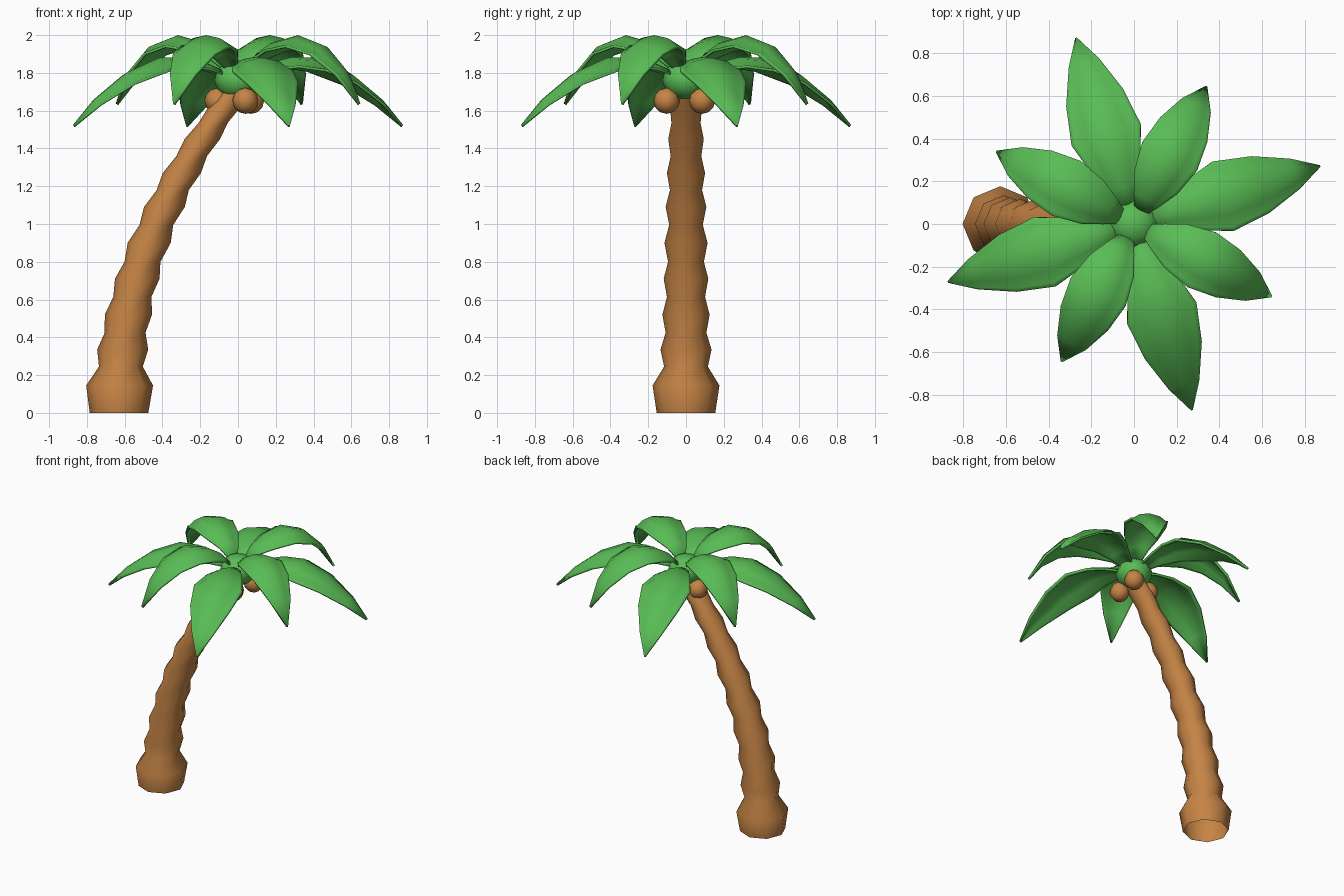
import bpy, bmesh, math
from mathutils import Matrix

if "Cube" in bpy.data.objects:
    bpy.data.objects.remove(bpy.data.objects["Cube"])


def material(name, rgb):
    m = bpy.data.materials.new(name)
    m.diffuse_color = (*rgb, 1)
    m.use_nodes = True
    m.node_tree.nodes["Principled BSDF"].inputs["Base Color"].default_value = m.diffuse_color
    return m


BROWN = material("bark brown", (0.56, 0.23, 0.06))
GREEN = material("leaf green", (0.10, 0.50, 0.09))


def finish(name, bm, mat):
    mesh = bpy.data.meshes.new(name)
    bm.to_mesh(mesh)
    bm.free()
    obj = bpy.data.objects.new(name, mesh)
    bpy.context.collection.objects.link(obj)
    mesh.materials.append(mat)
    for p in mesh.polygons:
        p.use_smooth = True
    return obj


def ball(name, centre, radius, mat, segs, rings, squash=1.0):
    bm = bmesh.new()
    bmesh.ops.create_uvsphere(bm, u_segments=segs, v_segments=rings, radius=radius)
    bmesh.ops.scale(bm, vec=(1, 1, squash), verts=bm.verts)
    bmesh.ops.translate(bm, vec=centre, verts=bm.verts)
    return finish(name, bm, mat)


# Leaning ringed trunk: (height, radius), eight sides, open at the foot
trunk_rings = [(0, .155), (.145, .177), (.245, .116), (.335, .135), (.425, .108),
               (.52, .125), (.615, .101), (.71, .118), (.80, .095), (.90, .114),
               (.995, .089), (1.09, .108), (1.18, .085), (1.27, .101), (1.36, .081),
               (1.45, .094), (1.535, .077), (1.62, .085), (1.72, .07)]
bm = bmesh.new()
loops = []
for z, r in trunk_rings:
    cx = -0.63 + 0.2 * z ** 2.13
    loops.append([bm.verts.new((cx + r * math.cos(i * math.pi / 4),
                                r * math.sin(i * math.pi / 4), z)) for i in range(8)])
for a, b in zip(loops, loops[1:]):
    for i in range(8):
        j = (i + 1) % 8
        bm.faces.new((a[i], a[j], b[j], b[i]))
finish("trunk", bm, BROWN)

# Green heart of the crown
ball("crown_heart", (0, 0, 1.762), 0.125, GREEN, 8, 6, 0.85)

# Three coconuts under the crown
for i, deg in enumerate((-69, 51, 171)):
    a = math.radians(deg)
    ball(f"coconut_{i + 1}", (.11 * math.cos(a), .11 * math.sin(a), 1.652),
         0.069, BROWN, 8, 6)

# Leaf paths: (distance out, ridge height, half width)
LONG = [(.05, 1.80, .03), (.18, 1.855, .08), (.30, 1.885, .125), (.44, 1.88, .17),
        (.62, 1.80, .14), (.79, 1.665, .075), (.915, 1.525, .004)]
SHORT = [(.05, 1.82, .025), (.13, 1.91, .07), (.22, 1.965, .115), (.36, 2.0, .145),
         (.50, 1.95, .125), (.63, 1.82, .075), (.73, 1.64, .004)]
# Leaf cross-section: (fraction of half width, fraction of droop), flat outer rim
SECTION = [(-1, 1), (-.88, 1), (-.55, .3), (0, 0), (.55, .3), (.88, 1), (1, 1)]


def leaf(name, path, deg):
    bm = bmesh.new()
    rows = [[bm.verts.new((r, t * w, z - d * w * 0.36)) for t, d in SECTION]
            for r, z, w in path]
    for a, b in zip(rows, rows[1:]):
        for i in range(len(SECTION) - 1):
            bm.faces.new((a[i], b[i], b[i + 1], a[i + 1]))
    bmesh.ops.rotate(bm, cent=(0, 0, 0), verts=bm.verts,
                     matrix=Matrix.Rotation(math.radians(deg), 3, 'Z'))
    obj = finish(name, bm, GREEN)
    mod = obj.modifiers.new("thickness", 'SOLIDIFY')
    mod.thickness = 0.014
    mod.offset = -1


# Four long lower leaves and four short upper leaves
for k in range(4):
    leaf(f"long_leaf_{k + 1}", LONG, 17.3 + 90 * k)
    leaf(f"short_leaf_{k + 1}", SHORT, 62.2 + 90 * k)
